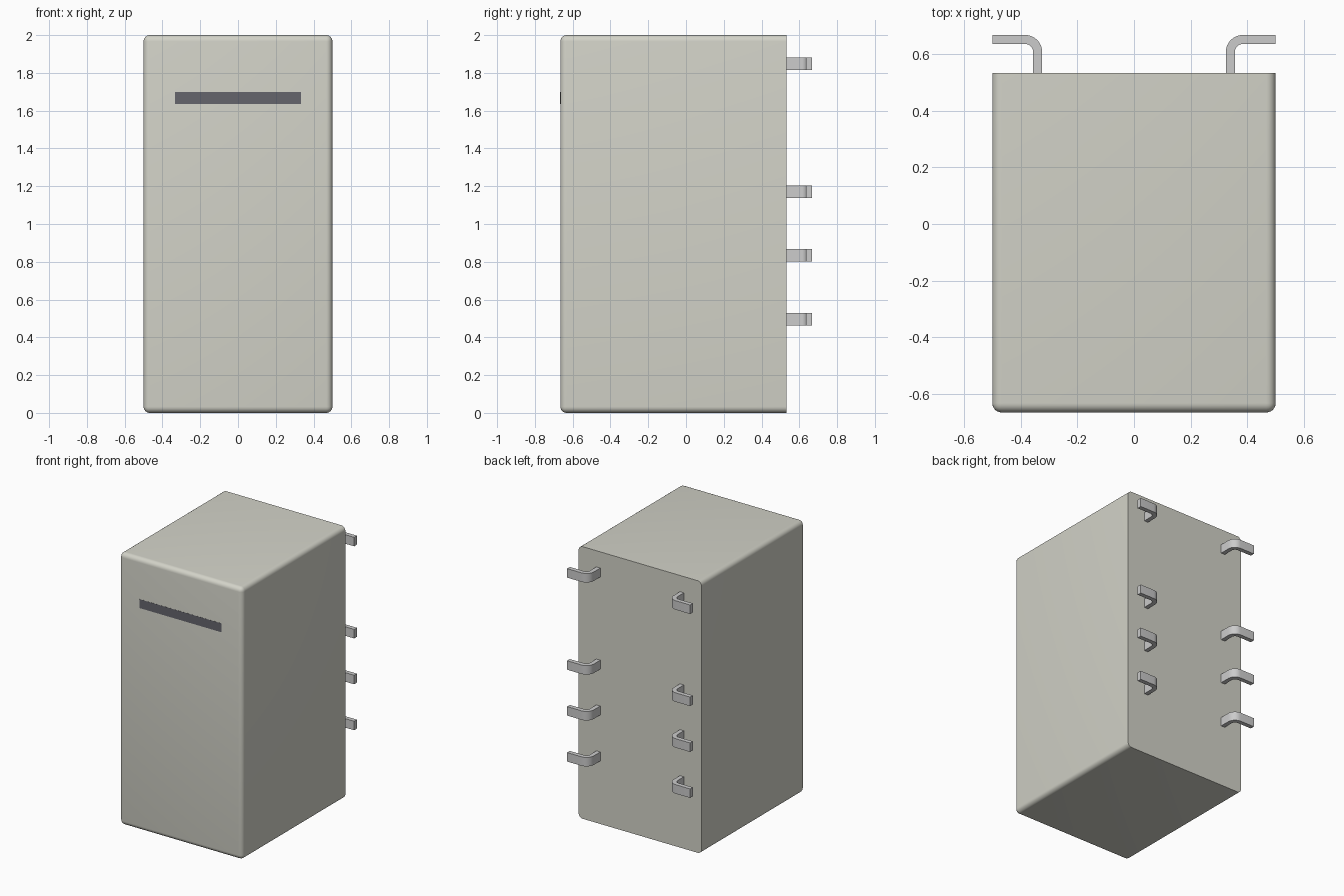
import bpy, bmesh, math

if "Cube" in bpy.data.objects:
    bpy.data.objects.remove(bpy.data.objects["Cube"])

def material(name, rgb):
    m = bpy.data.materials.new(name)
    m.diffuse_color = (*rgb, 1)
    m.use_nodes = True
    m.node_tree.nodes["Principled BSDF"].inputs["Base Color"].default_value = m.diffuse_color
    return m

body_mat = material("warm_grey", (0.65, 0.65, 0.58))
panel_mat = material("dark_slot", (0.13, 0.13, 0.15))

def box(bm, x0, x1, y0, y1, z0, z1):
    bmesh.ops.create_cube(bm, size=1)
    for v in bm.verts:
        v.co = (x1 if v.co.x > 0 else x0, y1 if v.co.y > 0 else y0, z1 if v.co.z > 0 else z0)

def finish(bm, name, mat=None):
    bmesh.ops.recalc_face_normals(bm, faces=bm.faces[:])
    me = bpy.data.meshes.new(name)
    bm.to_mesh(me)
    bm.free()
    ob = bpy.data.objects.new(name, me)
    bpy.context.collection.objects.link(ob)
    if mat:
        me.materials.append(mat)
    bpy.ops.object.select_all(action='DESELECT')
    ob.select_set(True)
    bpy.context.view_layer.objects.active = ob
    bpy.ops.object.shade_smooth_by_angle(angle=math.radians(30))
    return ob

FRONT, BACK = -0.665, 0.533

# Cabinet body: every edge rounded except the sharp rim of the back face
bm = bmesh.new()
box(bm, -0.5, 0.5, FRONT, BACK, 0, 2)
rounded = [e for e in bm.edges if any(v.co.y < 0 for v in e.verts)]
bmesh.ops.bevel(bm, geom=rounded, offset=0.033, segments=6, profile=0.5, affect='EDGES')
finish(bm, "cabinet_body", body_mat)

# Dark slot strip, practically flush with the front
bm = bmesh.new()
box(bm, -0.333, 0.333, FRONT - 0.001, FRONT + 0.01, 1.635, 1.70)
finish(bm, "front_slot", panel_mat)

# Bent hook: L-shaped strip profile with a rounded elbow, extruded upward
def hook(name, side, z):
    outer, inner, t, n = 0.06, 0.028, 0.032, 8
    cx, cy = 0.324 + outer, 0.667 - outer
    def arc(r):
        return [(cx - r * math.cos(a), cy + r * math.sin(a))
                for a in (math.pi / 2 * i / n for i in range(n + 1))]
    pts = [(0.324, BACK)] + arc(outer) + [(0.5, 0.667), (0.5, 0.667 - t)]
    pts += arc(inner)[::-1] + [(0.324 + t, BACK)]
    bm = bmesh.new()
    face = bm.faces.new([bm.verts.new((side * x, y, z - 0.033)) for x, y in pts])
    ext = bmesh.ops.extrude_face_region(bm, geom=[face])
    bmesh.ops.translate(bm, vec=(0, 0, 0.066),
                        verts=[v for v in ext["geom"] if isinstance(v, bmesh.types.BMVert)])
    finish(bm, name)

# Four hooks in mirrored pairs down the back
for i, z in enumerate((1.848, 1.171, 0.834, 0.496)):
    hook(f"back_hook_right_{i + 1}", 1, z)
    hook(f"back_hook_left_{i + 1}", -1, z)
